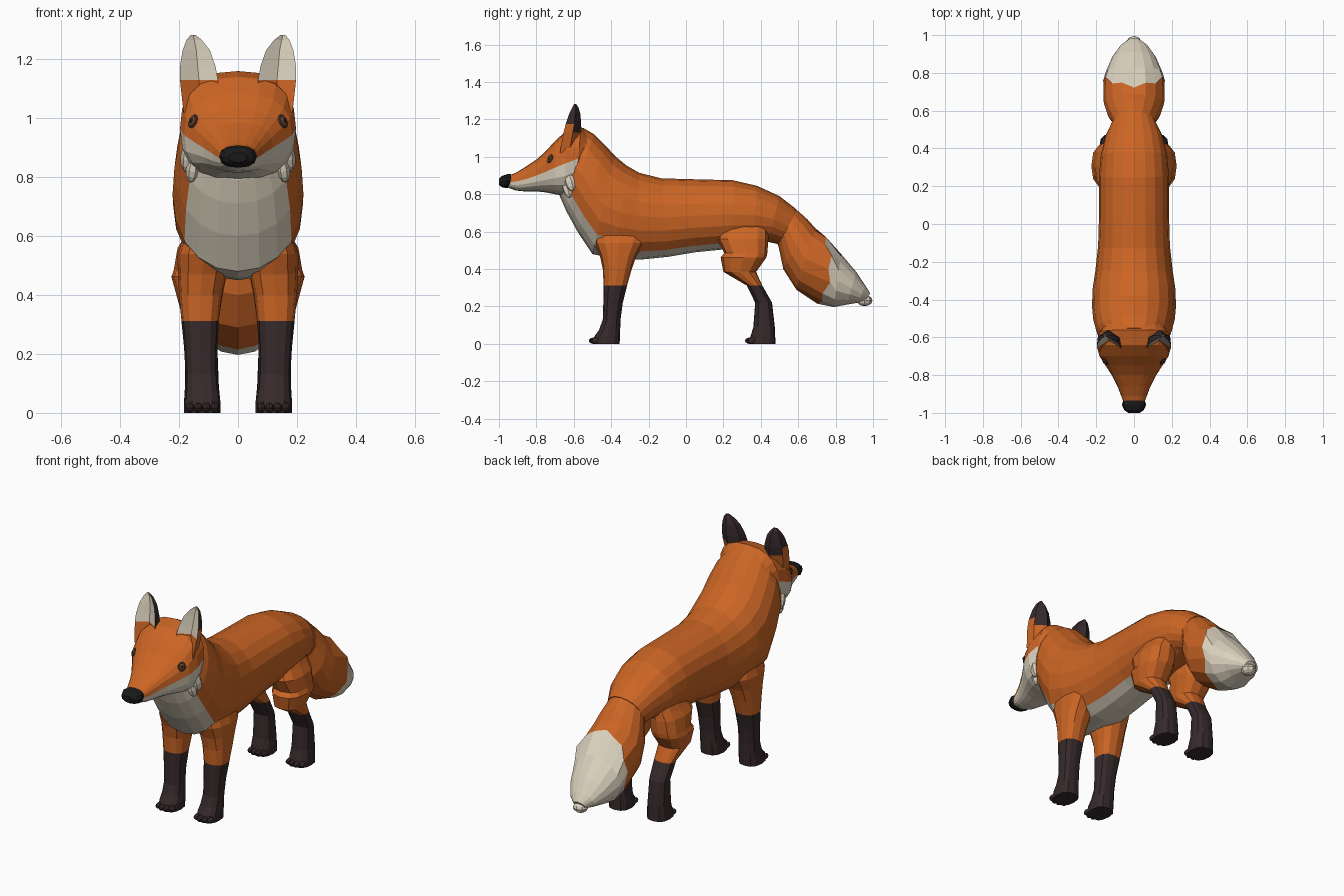
import bpy, bmesh, math
from mathutils import Vector, Matrix

COLOURS = {
    "orange fur": (0.60, 0.130, 0.018), "cream fur": (0.72, 0.65, 0.52),
    "dark brown fur": (0.037, 0.022, 0.024), "nose black": (0.010, 0.010, 0.011),
    "eye brown": (0.22, 0.07, 0.015),
}
MATS = []
for label, rgb in COLOURS.items():
    m = bpy.data.materials.new(label)
    m.diffuse_color = (*rgb, 1)
    MATS.append(m)
ORANGE, CREAM, DARK, BLACK, BROWN = range(5)


def finish(name, bm, mirror=False):
    bmesh.ops.recalc_face_normals(bm, faces=bm.faces)
    me = bpy.data.meshes.new(name)
    bm.to_mesh(me)
    bm.free()
    for m in MATS:
        me.materials.append(m)
    ob = bpy.data.objects.new(name, me)
    bpy.context.collection.objects.link(ob)
    if mirror:
        ob.modifiers.new("mirror", 'MIRROR').use_mirror_merge = False
    return ob


def oval(c, across, up, n, e=1.0):
    """Rounded ring starting at its lower end; e below 1 makes it boxier."""
    pts = []
    for i in range(n):
        t = 2 * math.pi * i / n
        s, k = math.sin(t), -math.cos(t)
        pts.append(c + across * math.copysign(abs(s) ** e, s) + up * math.copysign(abs(k) ** e, k))
    return pts


def loft(name, rings, rule, mirror=False):
    """Skin the rings; rule(ring index, side index, face centre) gives the colour."""
    bm = bmesh.new()
    vs = [[bm.verts.new(p) for p in r] for r in rings]
    n = len(rings[0])
    for i in range(len(vs) - 1):
        for j in range(n):
            k = (j + 1) % n
            f = bm.faces.new((vs[i][j], vs[i][k], vs[i + 1][k], vs[i + 1][j]))
            f.material_index = rule(i, j, f.calc_center_median())
    for i, ring in ((0, vs[0]), (len(vs) - 2, vs[-1])):
        f = bm.faces.new(ring)
        f.material_index = rule(i, 0, f.calc_center_median())
    return finish(name, bm, mirror)


def spine_rings(rows, n, e=1.0):
    """Rows hold top y, top z, bottom y, bottom z and half width."""
    out = []
    for yt, zt, yb, zb, w in rows:
        top, low = Vector((0, yt, zt)), Vector((0, yb, zb))
        out.append(oval((top + low) / 2, Vector((w, 0, 0)), (top - low) / 2, n, e))
    return out


def blobs(name, items, mat, mirror=True, seg=10):
    """Items hold centre, radii and an optional direction for the local z axis."""
    bm = bmesh.new()
    for c, r, *d in items:
        rot = Vector(d[0]).to_track_quat('Z', 'Y').to_matrix().to_4x4() if d else Matrix()
        bmesh.ops.create_uvsphere(bm, u_segments=seg, v_segments=6, radius=1,
                                  matrix=Matrix.Translation(c) @ rot @ Matrix.Diagonal((*r, 1)))
    for f in bm.faces:
        f.material_index = mat
    return finish(name, bm, mirror)


# Body and neck, with cream chest and belly
N = 20
body = [(0.59, 0.72, 0.51, 0.53, 0.11), (0.50, 0.79, 0.44, 0.545, 0.15),
        (0.38, 0.845, 0.36, 0.53, 0.175), (0.25, 0.875, 0.25, 0.51, 0.185),
        (0.05, 0.88, 0.05, 0.49, 0.185), (-0.13, 0.885, -0.10, 0.465, 0.19),
        (-0.25, 0.915, -0.25, 0.45, 0.205), (-0.32, 0.955, -0.38, 0.455, 0.22),
        (-0.38, 1.005, -0.50, 0.48, 0.222), (-0.43, 1.06, -0.58, 0.60, 0.216),
        (-0.49, 1.12, -0.64, 0.71, 0.20), (-0.55, 1.155, -0.675, 0.79, 0.17),
        (-0.60, 1.12, -0.68, 0.84, 0.12)]


def body_colour(i, j, c):
    side = min(j, N - 1 - j)
    return CREAM if (i >= 7 and side < 3) or (3 <= i < 7 and side < 2) else ORANGE


loft("body", spine_rings(body, N, 0.95), body_colour)

# Head: upper half orange, jaw and cheeks cream
head = [(-0.50, 1.10, -0.57, 0.86, 0.15), (-0.56, 1.16, -0.595, 0.82, 0.187),
        (-0.64, 1.14, -0.65, 0.79, 0.197), (-0.70, 1.085, -0.70, 0.80, 0.183),
        (-0.75, 1.03, -0.75, 0.81, 0.150), (-0.80, 0.985, -0.80, 0.815, 0.118),
        (-0.86, 0.945, -0.86, 0.815, 0.087), (-0.91, 0.915, -0.91, 0.82, 0.068),
        (-0.96, 0.895, -0.95, 0.835, 0.05)]
head_ob = loft("head", spine_rings(head, N, 0.8),
               lambda i, j, c: CREAM if min(j, N - 1 - j) < 5 and i > 0 else ORANGE)

# Nose
nose = [(-0.935, 0.908, -0.94, 0.838, 0.058), (-0.955, 0.908, -0.96, 0.832, 0.064),
        (-0.985, 0.898, -0.985, 0.838, 0.052), (-1.0, 0.883, -1.0, 0.85, 0.03)]
loft("nose", spine_rings(nose, 12, 0.85), lambda i, j, c: BLACK)

# Eyes sit on the head surface
hit, spot, nrm, _ = head_ob.closest_point_on_mesh(Vector((0.17, -0.745, 1.0)))
blobs("eye_rim", [(spot, (0.021, 0.026, 0.006), nrm)], DARK)
blobs("eye_iris", [(spot + nrm * 0.003, (0.016, 0.018, 0.007), nrm)], BROWN)
blobs("eye_pupil", [(spot + nrm * 0.006, (0.009, 0.011, 0.007), nrm)], BLACK)

# Cheek tufts
blobs("cheek_tuft", [((0.172, -0.62, 0.865), (0.022, 0.032, 0.05), (0.1, 0.3, -1)),
                     ((0.155, -0.635, 0.825), (0.02, 0.025, 0.045), (0.15, 0.3, -1))], CREAM, seg=6)

# Ears: rows hold z, inner x, outer x, front y, back y
ears = [(1.02, 0.07, 0.185, -0.675, -0.585), (1.13, 0.068, 0.197, -0.655, -0.565),
        (1.175, 0.076, 0.197, -0.643, -0.56), (1.23, 0.095, 0.188, -0.625, -0.565),
        (1.265, 0.122, 0.175, -0.608, -0.575), (1.283, 0.145, 0.16, -0.598, -0.588)]
rings = []
for z, xi, xo, yf, yb in ears:
    w, d = xo - xi, yb - yf
    rings.append([Vector((xi + w * u, yf + d * v, z)) for u, v in
                  ((0, 0), (0.5, 0.45), (1, 0), (0.95, 0.55), (0.5, 1), (0.05, 0.55))])


def ear_colour(i, j, c):
    if i == 0:
        return ORANGE
    if j < 2:
        return CREAM
    return ORANGE if j == 2 and i < 2 else DARK


loft("ear", rings, ear_colour, True)


# Legs: rows hold z, front y, back y, inner x, outer x
def leg(name, rows):
    rings = []
    for z, y0, y1, x0, x1 in rows:
        rings.append(oval(Vector(((x0 + x1) / 2, (y0 + y1) / 2, z)), Vector(((x1 - x0) / 2, 0, 0)),
                          Vector((0, (y1 - y0) / 2, 0)), 12, 0.8))
    loft(name, rings, lambda i, j, c: DARK if c.z < 0.312 else ORANGE, True)
    front = rows[0][1]
    toes = [((0.079 + 0.028 * i, front + (0.006 if i in (1, 2) else 0.018), 0.017), (0.015, 0.026, 0.017))
            for i in range(4)]
    blobs(name + "_toes", toes, DARK, seg=8)


leg("front_leg", [(0, -0.50, -0.355, 0.06, 0.183), (0.04, -0.49, -0.353, 0.06, 0.183),
                  (0.075, -0.465, -0.352, 0.065, 0.18), (0.13, -0.445, -0.35, 0.07, 0.178),
                  (0.22, -0.442, -0.338, 0.07, 0.183), (0.312, -0.44, -0.315, 0.065, 0.192),
                  (0.40, -0.445, -0.29, 0.055, 0.20), (0.47, -0.46, -0.265, 0.04, 0.204),
                  (0.54, -0.49, -0.225, 0.03, 0.205), (0.585, -0.49, -0.225, 0.03, 0.19),
                  (0.66, -0.45, -0.27, 0.04, 0.15)])
leg("hind_leg", [(0, 0.335, 0.478, 0.06, 0.183), (0.04, 0.345, 0.477, 0.06, 0.183),
                 (0.09, 0.36, 0.475, 0.065, 0.18), (0.22, 0.37, 0.46, 0.07, 0.178),
                 (0.312, 0.325, 0.408, 0.065, 0.185), (0.385, 0.20, 0.375, 0.055, 0.205),
                 (0.462, 0.185, 0.43, 0.04, 0.226), (0.485, 0.205, 0.435, 0.035, 0.218),
                 (0.56, 0.165, 0.44, 0.03, 0.205), (0.60, 0.18, 0.44, 0.03, 0.18),
                 (0.70, 0.24, 0.40, 0.05, 0.13)])

# Tail with a jagged cream tip
tail = [(0.54, 0.75, 0.47, 0.58, 0.10), (0.60, 0.71, 0.495, 0.52, 0.115),
        (0.65, 0.665, 0.52, 0.40, 0.142), (0.69, 0.62, 0.59, 0.29, 0.16),
        (0.73, 0.585, 0.71, 0.215, 0.163), (0.83, 0.48, 0.79, 0.197, 0.148),
        (0.91, 0.385, 0.86, 0.21, 0.115), (0.96, 0.31, 0.92, 0.22, 0.075),
        (0.985, 0.27, 0.955, 0.225, 0.035)]
rings = spine_rings(tail, 16)
for j, p in enumerate(rings[4]):
    p.y += 0.05 * abs(math.sin(2 * math.pi * j / 16)) ** 2 + (0.012 if j % 2 else -0.008)
loft("tail", rings, lambda i, j, c: CREAM if i >= 4 else ORANGE)
blobs("tail_tip", [((0, 0.955, 0.232), (0.042, 0.042, 0.03))], CREAM, mirror=False, seg=8)
